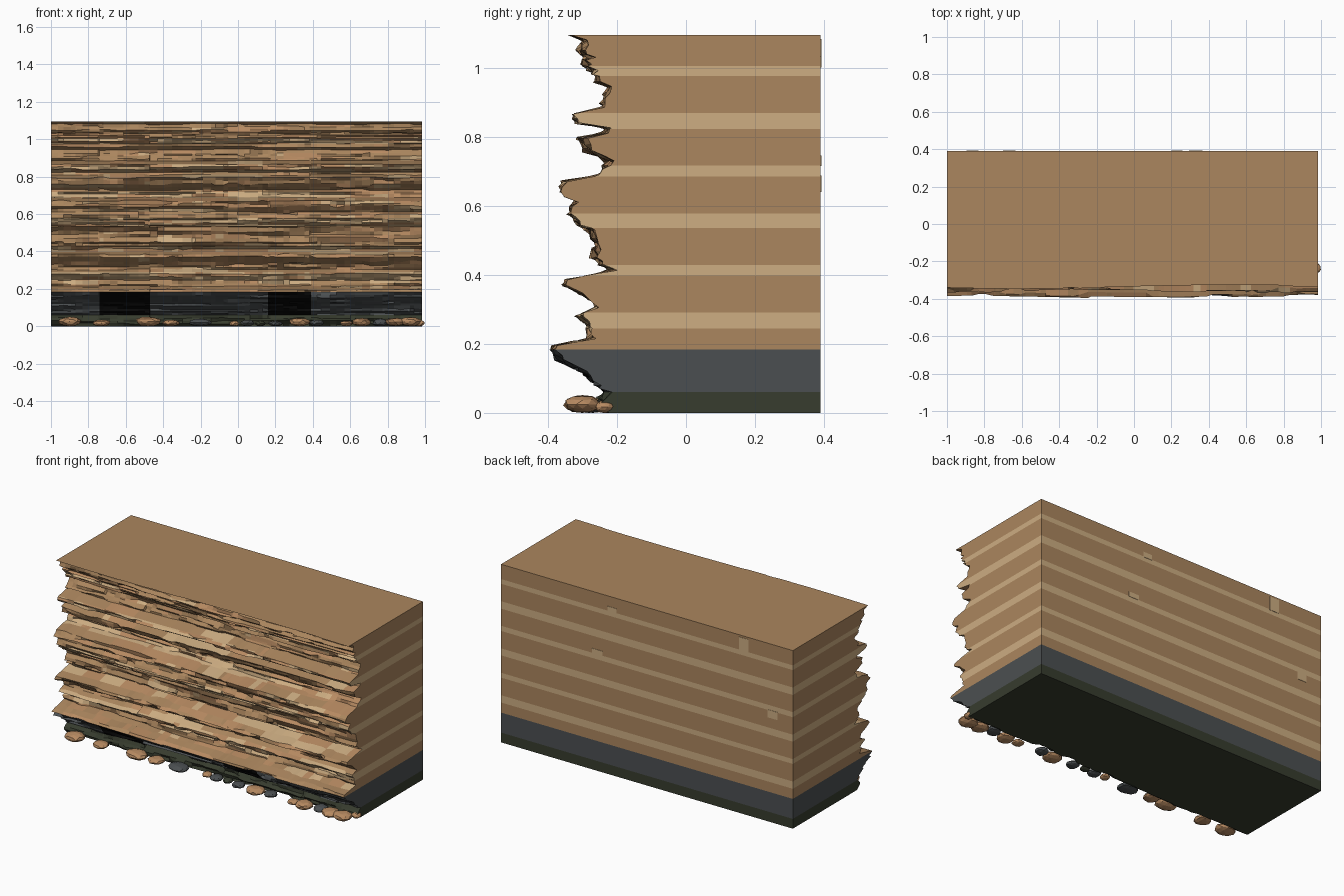
import bpy, bmesh, math, random
from mathutils import Vector

if "Cube" in bpy.data.objects:
    bpy.data.objects.remove(bpy.data.objects["Cube"])

random.seed(7)


def mat(name, rgb):
    m = bpy.data.materials.new(name)
    lin = [((c / 255 + 0.055) / 1.055) ** 2.4 if c > 10 else c / 3295 for c in rgb]
    m.diffuse_color = (*lin, 1)
    m.use_nodes = True
    m.node_tree.nodes["Principled BSDF"].inputs["Base Color"].default_value = m.diffuse_color
    return m


TAN, LIGHT, SLATE, MOSS, BLACK, WARM = range(6)
MATS = [mat("tan rock", (171, 134, 94)), mat("pale rock", (205, 173, 130)),
        mat("slate", (75, 79, 81)), mat("dark moss", (55, 60, 46)),
        mat("cave black", (8, 8, 8)), mat("warm rock", (184, 139, 98))]

X0, X1, YB, TOP = -1.0, 0.985, 0.39, 1.095
SLATE_Z, MOSS_Z = 0.183, 0.06
BANDS = [(.245, .29), (.398, .428), (.535, .578), (.685, .717), (.822, .868), (.975, 1.004)]
CAVES = [(-.74, -.47), (.16, .39)]

# Cliff profile from bottom to top: (y, z)
PROFILE = [(-.225, 0), (-.25, .03), (-.22, .06), (-.25, .08), (-.28, .11), (-.31, .13),
           (-.36, .155), (-.38, .183), (-.37, .195), (-.27, .215), (-.27, .25), (-.31, .28),
           (-.25, .305), (-.27, .33), (-.34, .37), (-.335, .385), (-.21, .413), (-.24, .43),
           (-.26, .45), (-.25, .49), (-.275, .53), (-.315, .555), (-.33, .575), (-.31, .61),
           (-.35, .64), (-.345, .67), (-.24, .69), (-.22, .73), (-.28, .76), (-.30, .795),
           (-.235, .81), (-.23, .825), (-.31, .84), (-.32, .865), (-.23, .885), (-.235, .91),
           (-.212, .945), (-.25, .96), (-.26, .98), (-.29, 1.01), (-.28, 1.03), (-.30, 1.05),
           (-.29, 1.08), (-.335, TOP)]


def profile_y(z):
    for (ya, za), (yb, zb) in zip(PROFILE, PROFILE[1:]):
        if za <= z <= zb:
            return ya + (yb - ya) * (z - za) / (zb - za)
    return PROFILE[-1][0]


# Row heights: profile points, colour boundaries and extra ledges between them
fixed = {z for b in BANDS for z in b} | {0, MOSS_Z, SLATE_Z, TOP}
rows = sorted({z for _, z in PROFILE} | fixed)
for a, b in list(zip(rows, rows[1:])):
    if b - a > .018:
        rows.append(a + (b - a) * random.uniform(.4, .6))
rows.sort()

caves_x = [x for c in CAVES for x in c]
xs = sorted({X0, X1, *caves_x} | {X0 + (X1 - X0) * (i + random.uniform(-.3, .3)) / 56
                                  for i in range(1, 56)})


def strata(z):
    if z < MOSS_Z:
        return MOSS
    if z < SLATE_Z:
        return SLATE
    return LIGHT if any(a < z < b for a, b in BANDS) else TAN


def streak(amount):
    """Jagged offset along one ledge, with random steps."""
    v, out = random.uniform(-amount, amount), []
    for x in xs:
        if random.random() < .25:
            v = random.uniform(-amount, amount)
        out.append(v)
    return out


def make_object(name, bm, mats=MATS):
    me = bpy.data.meshes.new(name)
    bm.to_mesh(me)
    bm.free()
    for m in mats:
        me.materials.append(m)
    ob = bpy.data.objects.new(name, me)
    bpy.context.collection.objects.link(ob)
    return ob


# Cliff block: jagged front, flat layered sides and back
bm = bmesh.new()
grid, back = [], []
for i, z in enumerate(rows):
    gap = min([abs(z - r) for r in rows if r != z])
    dy = streak(.007 if z == TOP else .014)
    dz = [0] * len(xs) if z in fixed else streak(gap * .35)
    ph = z * 23
    grid.append([bm.verts.new((x, profile_y(z) + dy[j] + .008 * math.sin(3 * x + ph),
                               z + (dz[j] if 0 < j < len(xs) - 1 else 0)))
                 for j, x in enumerate(xs)])
    back.append([bm.verts.new((x, YB, z)) for x in (X0, X1)])


def face(verts, m):
    bm.faces.new(verts).material_index = m


for i in range(len(rows) - 1):
    zm = (rows[i] + rows[i + 1]) / 2
    base = strata(zm)
    lo, hi, bl, bh = grid[i], grid[i + 1], back[i], back[i + 1]
    face((lo[-1], bl[1], bh[1], hi[-1]), base)
    face((bl[0], lo[0], hi[0], bh[0]), base)
    face((bl[1], bl[0], bh[0], bh[1]), base)
    m = base
    for j in range(len(xs) - 1):
        # Mineral streaks run a short way along each layer
        if base in (TAN, LIGHT) and random.random() < .25:
            m = random.choices((base, LIGHT, WARM), (6, 1, 3))[0]
        xm = (xs[j] + xs[j + 1]) / 2
        cave = base == SLATE and any(a < xm < b for a, b in CAVES)
        face((lo[j], lo[j + 1], hi[j + 1], hi[j]), BLACK if cave else m)
face(grid[-1] + [back[-1][1], back[-1][0]], TAN)
face(grid[0][::-1] + back[0], MOSS)
make_object("layered_cliff", bm)


# Pale patches on the back: x, width, bottom, top
bm = bmesh.new()
for x, w, za, zb in [(.23, .06, 1.0, 1.032), (.33, .07, .715, .745),
                     (-.667, .065, 1.0, 1.083), (-.863, .065, .64, .688)]:
    v = bmesh.ops.create_cube(bm, size=1)["verts"]
    for p in v:
        p.co = Vector((x + p.co.x * w, YB + p.co.y * .004, (za + zb) / 2 + p.co.z * (zb - za)))
make_object("back_patches", bm, [MATS[LIGHT]])


# Boulders along the foot: x, y, width, height, colour
BOULDERS = [(-.90, -.30, .13, .05, WARM), (-.73, -.29, .10, .035, WARM),
            (-.48, -.30, .14, .052, WARM), (-.36, -.28, .10, .035, WARM),
            (-.20, -.29, .13, .04, SLATE), (-.02, -.27, .06, .03, WARM),
            (.05, -.28, .08, .035, SLATE), (.12, -.27, .06, .03, MOSS),
            (.20, -.28, .08, .03, SLATE), (.33, -.30, .12, .045, WARM),
            (.42, -.28, .08, .035, SLATE), (.58, -.29, .07, .03, WARM),
            (.66, -.30, .11, .045, WARM), (.76, -.28, .09, .04, SLATE),
            (.84, -.30, .11, .045, WARM), (.92, -.30, .12, .05, WARM),
            (.97, -.235, .06, .035, WARM)]
for n, (x, y, w, h, m) in enumerate(BOULDERS):
    bm = bmesh.new()
    bmesh.ops.create_icosphere(bm, subdivisions=2, radius=1)
    for v in bm.verts:
        c = v.co * random.uniform(.88, 1.04)
        v.co = (x + c.x * w / 2, y + c.y * min(.055, w * .5),
                max(0, h * .5 + c.z * h * .52))
    make_object(f"boulder_{n + 1}", bm, [MATS[m]])
